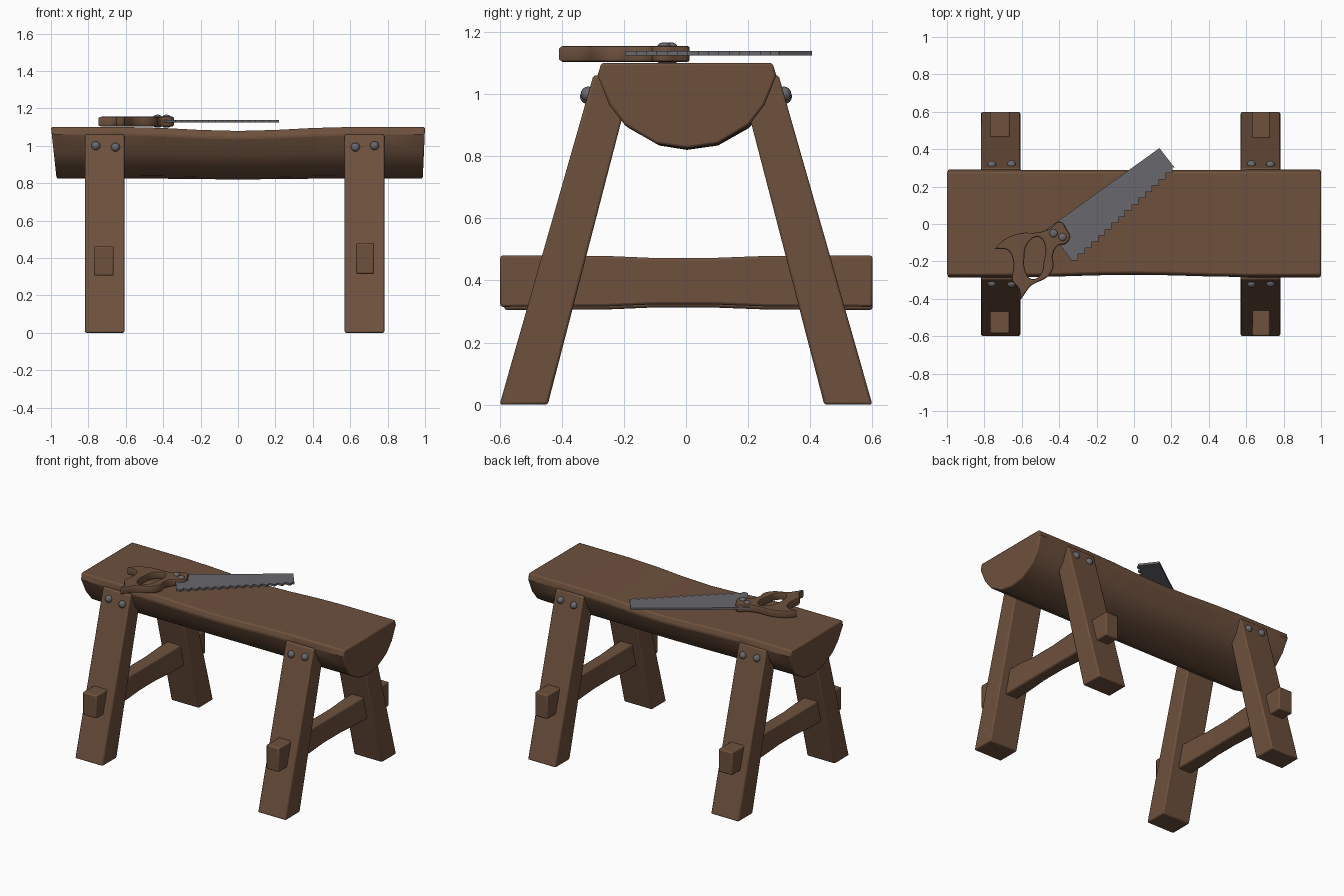
import bpy, bmesh, math
from mathutils import Vector

if "Cube" in bpy.data.objects:
    bpy.data.objects.remove(bpy.data.objects["Cube"])


def material(name, rgb):
    m = bpy.data.materials.new(name)
    m.diffuse_color = (*rgb, 1)
    m.use_nodes = True
    m.node_tree.nodes["Principled BSDF"].inputs["Base Color"].default_value = m.diffuse_color
    return m


WOOD = material("brown wood", (0.155, 0.082, 0.047))
STEEL = material("grey steel", (0.14, 0.14, 0.155))


def finish(ob, mat, bevel=0.0, angle=30):
    ob.data.materials.clear()
    ob.data.materials.append(mat)
    if bevel:
        b = ob.modifiers.new("soft edges", 'BEVEL')
        b.width, b.segments, b.limit_method = bevel, 2, 'ANGLE'
        b.angle_limit = math.radians(40)
    bpy.ops.object.select_all(action='DESELECT')
    ob.select_set(True)
    bpy.context.view_layer.objects.active = ob
    bpy.ops.object.shade_smooth_by_angle(angle=math.radians(angle))
    return ob


def loft(name, rings, mat, bevel=0.0):
    """Skin a list of equal-length point rings and cap both ends."""
    bm = bmesh.new()
    loops = [[bm.verts.new(p) for p in r] for r in rings]
    n = len(loops[0])
    for a, b in zip(loops, loops[1:]):
        for i in range(n):
            j = (i + 1) % n
            bm.faces.new((a[i], a[j], b[j], b[i]))
    bm.faces.new(loops[0])
    bm.faces.new(loops[-1])
    bmesh.ops.recalc_face_normals(bm, faces=bm.faces)
    me = bpy.data.meshes.new(name)
    bm.to_mesh(me)
    bm.free()
    ob = bpy.data.objects.new(name, me)
    bpy.context.collection.objects.link(ob)
    return finish(ob, mat, bevel)


def stud(name, loc, radius, flat=1.0):
    bpy.ops.mesh.primitive_uv_sphere_add(segments=12, ring_count=8, radius=radius, location=loc)
    ob = bpy.context.object
    ob.name = name
    ob.scale.z = flat
    finish(ob, STEEL, angle=60)


# Half-log seat, slightly worn in the middle
half = [(0.275, 1.1), (0.288, 1.06), (0.25, 0.965), (0.2, 0.9), (0.1, 0.84), (0, 0.825)]
profile = half + [(-y, z) for y, z in reversed(half[:-1])]
rings = []
for x in (-1, -0.6, -0.4, -0.2, 0, 0.2, 0.4, 0.6, 1):
    worn = 0.5 + 0.5 * math.cos(math.pi * min(abs(x) / 0.6, 1))
    ring = []
    for y, z in profile:
        low = (1.1 - z) / 0.275
        inset = (0.03 if x == -1 else 0.012 if x == 1 else 0) * low
        dz = -0.021 * worn * (1 - low) - 0.005 * worn * low
        front = 0.012 * worn if y < 0 else 0
        ring.append((x - math.copysign(inset, x), y + 0.003 + front, z + dz))
    rings.append(ring)
loft("half_log_seat", rings, WOOD, 0.008)

# Splayed legs with two bolts each
leg = [(0.60, 0.0), (0.445, 0.0), (0.17, 1.06), (0.298, 1.06)]
for side, x0, x1, bolts in (("left", -0.818, -0.608, ((-0.76, 1.0), (-0.655, 0.992))),
                            ("right", 0.57, 0.782, ((0.628, 0.992), (0.73, 1.0)))):
    for face, s in (("front", -1), ("back", 1)):
        loft(f"{face}_{side}_leg", [[(x, s * y, z) for y, z in leg] for x in (x0, x1)], WOOD, 0.008)
        for k, (bx, bz) in enumerate(bolts):
            stud(f"{face}_{side}_leg_bolt_{k + 1}", (bx, s * (0.6 - 0.285 * bz), bz), 0.024)

# Cross rails passing through the legs
for side, x0, x1, z0, z1, y0 in (("left", -0.77, -0.665, 0.305, 0.462, -0.585),
                                 ("right", 0.632, 0.728, 0.315, 0.48, -0.598)):
    rings = []
    for y, w in ((y0, 0), (-0.25, 0.2), (-0.1, 1), (0.08, 1), (0.25, 0.2), (0.6, 0)):
        d = 0.008 * w
        rings.append([(x0 + d, y, z0 + d), (x1 - d, y, z0 + d), (x1 - d, y, z1 - d), (x0 + d, y, z1 - d)])
    loft(f"{side}_cross_rail", rings, WOOD, 0.008)

# Saw blade with a toothed lower edge
heel, tip, teeth = Vector((-0.335, -0.195)), Vector((0.205, 0.305)), 15
edge = [heel]
for i in range(teeth):
    a, b = heel.lerp(tip, i / teeth), heel.lerp(tip, (i + 1) / teeth)
    edge += [Vector((b.x, a.y)), b]
outline = edge + [Vector((0.218, 0.30)), Vector((0.136, 0.406)), Vector((-0.47, -0.03)), Vector((-0.41, -0.09))]
loft("saw_blade", [[(p.x, p.y, z) for p in outline] for z in (1.124, 1.138)], STEEL)

# Saw handle: smooth outline with a finger hole; third value marks a sharp point
outer = [(-0.746, -0.135, 1), (-0.70, -0.088, 0), (-0.61, -0.05, 0), (-0.515, -0.045, 0),
         (-0.45, -0.025, 0), (-0.395, 0.012, 0), (-0.36, -0.03, 0), (-0.343, -0.07, 0),
         (-0.365, -0.105, 0), (-0.405, -0.115, 0), (-0.435, -0.17, 0), (-0.43, -0.225, 0),
         (-0.46, -0.28, 0), (-0.55, -0.33, 0), (-0.585, -0.375, 0), (-0.608, -0.408, 1),
         (-0.615, -0.35, 0), (-0.652, -0.30, 0), (-0.645, -0.24, 0), (-0.65, -0.18, 0),
         (-0.675, -0.14, 0)]
hole = [(-0.51, -0.07, 0), (-0.565, -0.10, 0), (-0.587, -0.19, 0), (-0.575, -0.265, 0),
        (-0.545, -0.295, 0), (-0.50, -0.27, 0), (-0.482, -0.20, 0), (-0.475, -0.12, 0)]
cu = bpy.data.curves.new("saw_handle", 'CURVE')
cu.dimensions, cu.fill_mode, cu.resolution_u = '2D', 'BOTH', 4
cu.bevel_depth, cu.bevel_resolution, cu.offset, cu.extrude = 0.008, 1, -0.008, 0.018
for pts in (outer, hole):
    sp = cu.splines.new('BEZIER')
    sp.bezier_points.add(len(pts) - 1)
    sp.use_cyclic_u = True
    for bp, (x, y, sharp) in zip(sp.bezier_points, pts):
        bp.co = (x, y, 0)
        bp.handle_left_type = bp.handle_right_type = 'VECTOR' if sharp else 'AUTO'
handle = bpy.data.objects.new("saw_handle", cu)
handle.location.z = 1.129
bpy.context.collection.objects.link(handle)
bpy.ops.object.select_all(action='DESELECT')
handle.select_set(True)
bpy.context.view_layer.objects.active = handle
bpy.ops.object.convert(target='MESH')
finish(bpy.context.object, WOOD, angle=40)

# Handle rivets, domed on both faces
for k, (x, y) in enumerate(((-0.43, -0.05), (-0.382, -0.07))):
    for face, z in (("top", 1.153), ("bottom", 1.105)):
        stud(f"handle_rivet_{face}_{k + 1}", (x, y, z), 0.022, 0.6 if face == "top" else 0.4)
